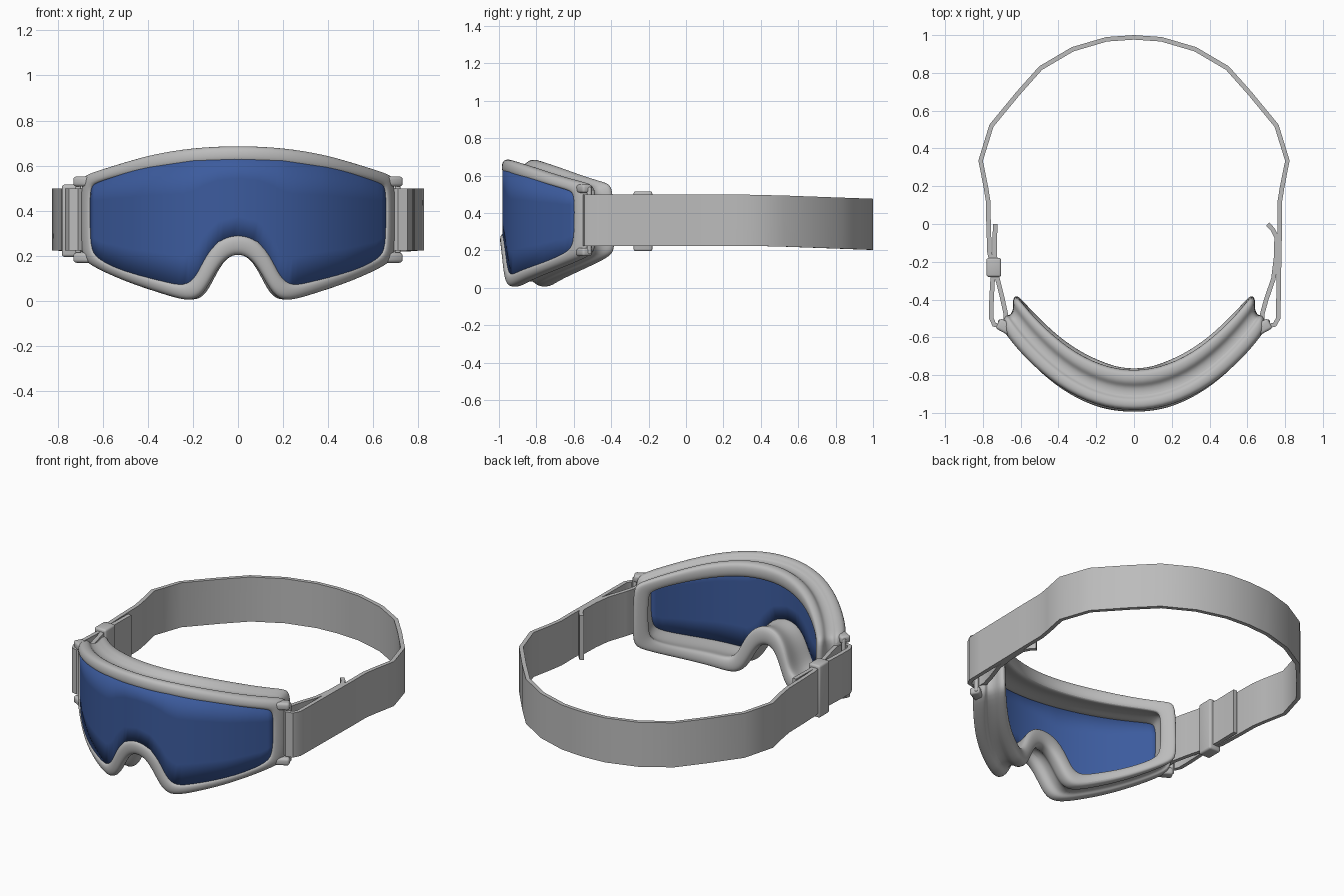
import bpy, bmesh, math
from mathutils import Vector

if "Cube" in bpy.data.objects:
    bpy.data.objects.remove(bpy.data.objects["Cube"])


def material(name, rgb):
    m = bpy.data.materials.new(name)
    m.diffuse_color = (*rgb, 1)
    m.use_nodes = True
    m.node_tree.nodes["Principled BSDF"].inputs["Base Color"].default_value = m.diffuse_color
    return m


GREY = material("soft grey", (0.50, 0.50, 0.50))
BLUE = material("lens blue", (0.045, 0.105, 0.34))


def finish(name, bm, mat, angle=35):
    bmesh.ops.recalc_face_normals(bm, faces=bm.faces)
    me = bpy.data.meshes.new(name)
    bm.to_mesh(me)
    bm.free()
    ob = bpy.data.objects.new(name, me)
    bpy.context.collection.objects.link(ob)
    me.materials.append(mat)
    bpy.ops.object.select_all(action='DESELECT')
    ob.select_set(True)
    bpy.context.view_layer.objects.active = ob
    bpy.ops.object.shade_smooth_by_angle(angle=math.radians(angle))
    return ob


# Wrap-around curves of the front rim and the face side
def y_front(x):
    return -0.99 + 0.76 * x**2 + 0.32 * x**4


def y_back(x, z):
    return -0.785 + 0.98 * x**2 + 0.14 * x**4 + 0.03 * (1 - z / 0.68)


# Half outlines of the rim, from top centre round to nose centre
OUTER = [(0, .688), (.2, .68), (.4, .648), (.58, .592), (.68, .562), (.702, .54), (.702, .37), (.702, .2),
         (.675, .162), (.5, .083), (.34, .033), (.215, -.006), (.155, .03), (.11, .115), (.06, .19), (0, .213)]
INNER = [(0, .617), (.2, .61), (.4, .58), (.57, .54), (.635, .518), (.655, .50), (.655, .37), (.652, .24),
         (.63, .19), (.48, .13), (.34, .095), (.235, .065), (.185, .115), (.15, .195), (.09, .275), (0, .302)]


def full(half):
    return half + [(-x, z) for x, z in half[-2:0:-1]]


# Frame: (inner-to-outer, front-to-back) section swept round the outline
SECTION = [(0, .14), (0, .02), (.25, -.03), (.7, -.02), (1, .04), (1.02, .18), (.9, .27), (.6, .32),
           (.58, .55), (.85, .64), (1, .74), (1, .9), (.8, 1), (.2, 1.01), (-.25, .95), (-.25, .82), (.1, .5)]
bm = bmesh.new()
rings = []
for (xo, zo), (xi, zi) in zip(full(OUTER), full(INNER)):
    ring = []
    for w, t in SECTION:
        x, z = xi + (xo - xi) * w, zi + (zo - zi) * w
        xs = x * (1 - 0.12 * t)
        y = y_front(x) * (1 - t) + y_back(xs, z) * t
        ring.append(bm.verts.new((xs, y, z)))
    rings.append(ring)
n = len(SECTION)
for i, a in enumerate(rings):
    b = rings[(i + 1) % len(rings)]
    for j in range(n):
        k = (j + 1) % n
        bm.faces.new((a[j], a[k], b[k], b[j]))
frame = finish("goggle_frame", bm, GREY, 60)
sub = frame.modifiers.new("round", 'SUBSURF')
sub.levels = sub.render_levels = 2


# Lens: curved sheet between the upper and lower inner edges
def edge(points, x):
    for (x0, z0), (x1, z1) in zip(points, points[1:]):
        if x0 <= x <= x1:
            return z0 + (z1 - z0) * (x - x0) / (x1 - x0)
    return points[-1][1]


TOP, BOTTOM = INNER[:6], INNER[:6:-1]
bm = bmesh.new()
columns = []
for i in range(-30, 31):
    x = 0.66 * i / 30
    lo, hi = edge(BOTTOM, abs(x)) - 0.012, edge(TOP, abs(x)) + 0.012
    columns.append([bm.verts.new((x, y_front(x) + 0.008, lo + (hi - lo) * k / 4)) for k in range(5)])
for a, b in zip(columns, columns[1:]):
    for k in range(4):
        bm.faces.new((a[k], b[k], b[k + 1], a[k + 1]))
lens = finish("lens", bm, BLUE)
sol = lens.modifiers.new("thickness", 'SOLIDIFY')
sol.thickness = 0.008


# Strap: one ribbon, tail to tail, looped round both side bars
def ribbon(name, path, thick, z0, z1):
    bm = bmesh.new()
    pts = [Vector(p) for p in path]
    rows = []
    for i, p in enumerate(pts):
        d = (pts[min(i + 1, len(pts) - 1)] - pts[max(i - 1, 0)]).normalized()
        nrm = Vector((d.y, -d.x)) * thick / 2
        drop = 0.022 * max(0, (p.y - 0.4) / 0.6)
        rows.append([bm.verts.new((q.x, q.y, z - drop))
                     for q, z in ((p + nrm, z0), (p + nrm, z1), (p - nrm, z1), (p - nrm, z0))])
    for a, b in zip(rows, rows[1:]):
        for k in range(4):
            bm.faces.new((a[k], a[(k + 1) % 4], b[(k + 1) % 4], b[k]))
    bm.faces.new(rows[0])
    bm.faces.new(rows[-1])
    return finish(name, bm, GREY)


RIGHT = [(.708, 0), (.735, -.03), (.755, -.07), (.752, -.18), (.738, -.29), (.70, -.4), (.678, -.48), (.682, -.525),
         (.71, -.54), (.745, -.533), (.763, -.5), (.765, -.4), (.768, -.2), (.772, 0), (.772, .12)]
REAR = [(.785, .2), (.812, .335), (.755, .52), (.615, .69), (.495, .825), (.325, .925), (.145, .978), (0, .988)]
LEFT = [(-.772, .12), (-.77, 0), (-.765, -.15), (-.745, -.24), (-.75, -.32), (-.755, -.42), (-.755, -.5),
        (-.74, -.533), (-.71, -.54), (-.682, -.525), (-.678, -.48), (-.70, -.38), (-.728, -.27), (-.738, -.15),
        (-.735, 0)]
ribbon("strap", RIGHT + REAR + [(-x, y) for x, y in REAR[-2::-1]] + LEFT, 0.024, 0.225, 0.498)


def box(name, centre, size, bevel, turn=0):
    bm = bmesh.new()
    bmesh.ops.create_cube(bm, size=1)
    bmesh.ops.scale(bm, vec=size, verts=bm.verts)
    bmesh.ops.bevel(bm, geom=bm.edges[:], offset=bevel, segments=3, profile=0.5, affect='EDGES')
    ob = finish(name, bm, GREY, 40)
    ob.location = centre
    ob.rotation_euler.z = turn
    return ob


# Strap mounts: upper and lower tabs with a bar on each side
for side, s in (("right", 1), ("left", -1)):
    for level, z in (("upper", .53), ("lower", .192)):
        box(f"{side}_{level}_tab", (s * .683, -.545, z), (.085, .06, .045), .014, s * .5)
    box(f"{side}_bar", (s * .708, -.518, .36), (.024, .024, .36), .008)

# Strap adjuster on the left
box("buckle", (-.742, -.23, .356), (.078, .1, .32), .012)
